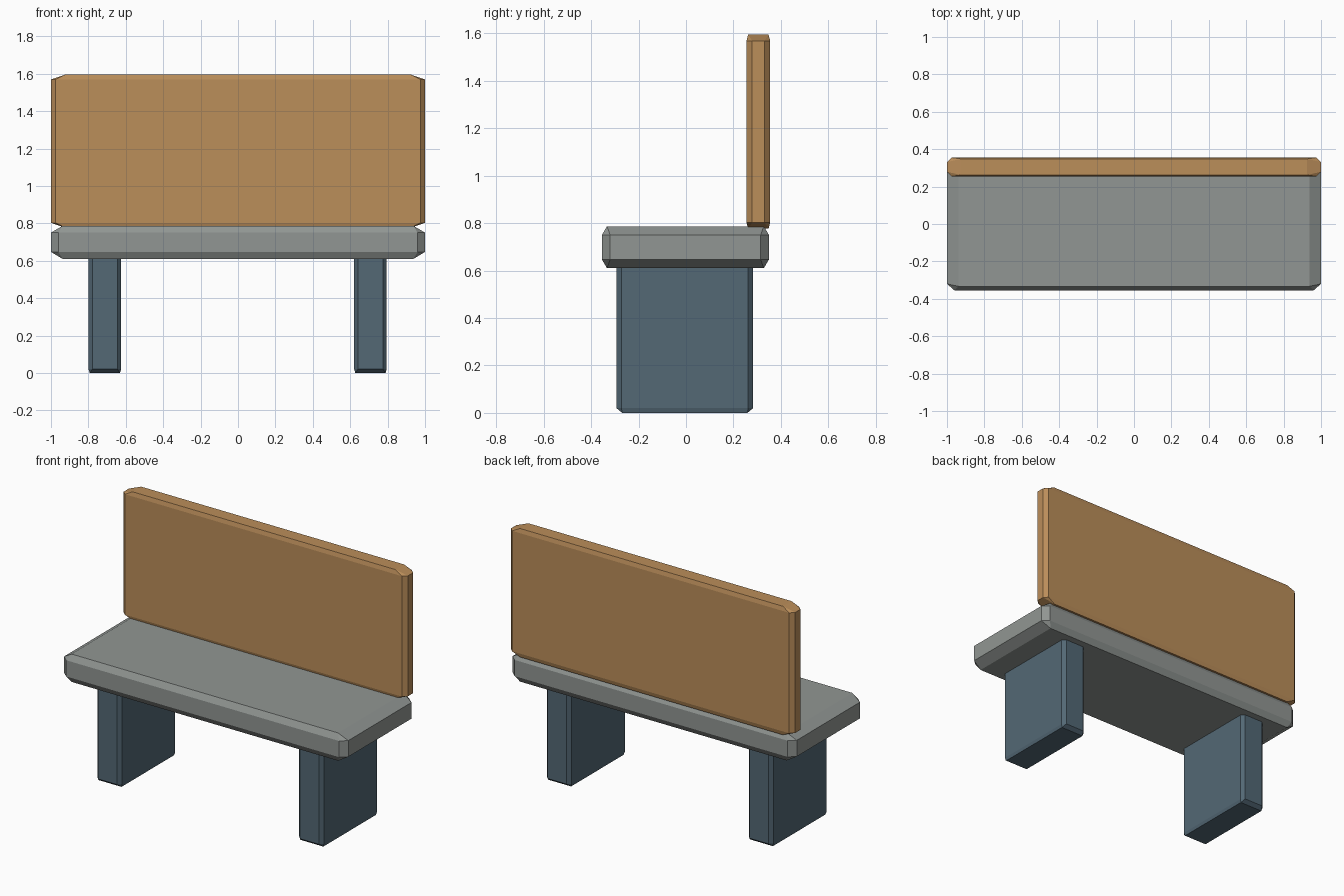
import bpy, bmesh

if "Cube" in bpy.data.objects:
    bpy.data.objects.remove(bpy.data.objects["Cube"])


def make_material(name, rgb):
    """Flat colour from 0-255 sRGB values."""
    mat = bpy.data.materials.new(name)
    lin = [((c / 255 + 0.055) / 1.055) ** 2.4 for c in rgb]
    mat.diffuse_color = (*lin, 1)
    mat.use_nodes = True
    mat.node_tree.nodes["Principled BSDF"].inputs["Base Color"].default_value = mat.diffuse_color
    return mat


wood = make_material("warm wood", (187, 142, 90))
stone = make_material("grey stone", (145, 150, 147))
metal = make_material("slate blue", (83, 104, 117))


def chamfered_box(name, low, high, side, cap, mat):
    """Box with cut edges. side = x, y, z cut of the walls; cap = x, y inset of top and bottom."""
    centre = [(a + b) / 2 for a, b in zip(low, high)]
    hx, hy, hz = [(b - a) / 2 for a, b in zip(low, high)]
    bx, by, bz = side
    tx, ty = cap
    corner = [(hx, hy - by, hz - bz), (hx - bx, hy, hz - bz), (hx - tx, hy - ty, hz)]
    bm = bmesh.new()
    for sx in (-1, 1):
        for sy in (-1, 1):
            for sz in (-1, 1):
                for x, y, z in corner:
                    bm.verts.new((sx * x, sy * y, sz * z))
    bmesh.ops.convex_hull(bm, input=bm.verts[:])
    bmesh.ops.dissolve_limit(bm, angle_limit=0.01, verts=bm.verts[:], edges=bm.edges[:])
    bmesh.ops.recalc_face_normals(bm, faces=bm.faces[:])
    mesh = bpy.data.meshes.new(name)
    bm.to_mesh(mesh)
    bm.free()
    mesh.materials.append(mat)
    obj = bpy.data.objects.new(name, mesh)
    obj.location = centre
    bpy.context.collection.objects.link(obj)
    return obj


# Thick seat slab
chamfered_box("seat", (-1, -0.355, 0.61), (1, 0.35, 0.787),
              (0.04, 0.035, 0.037), (0.062, 0.022), stone)

# Upright back panel at the rear edge of the seat
chamfered_box("backrest", (-1, 0.255, 0.777), (1, 0.355, 1.595),
              (0.025, 0.024, 0.026), (0.075, 0.007), wood)

# Two slab legs, their tops sunk into the seat
for label, x in (("left_leg", -0.712), ("right_leg", 0.708)):
    chamfered_box(label, (x - 0.087, -0.293, 0), (x + 0.087, 0.283, 0.64),
                  (0.02, 0.021, 0.02), (0.006, 0.024), metal)
